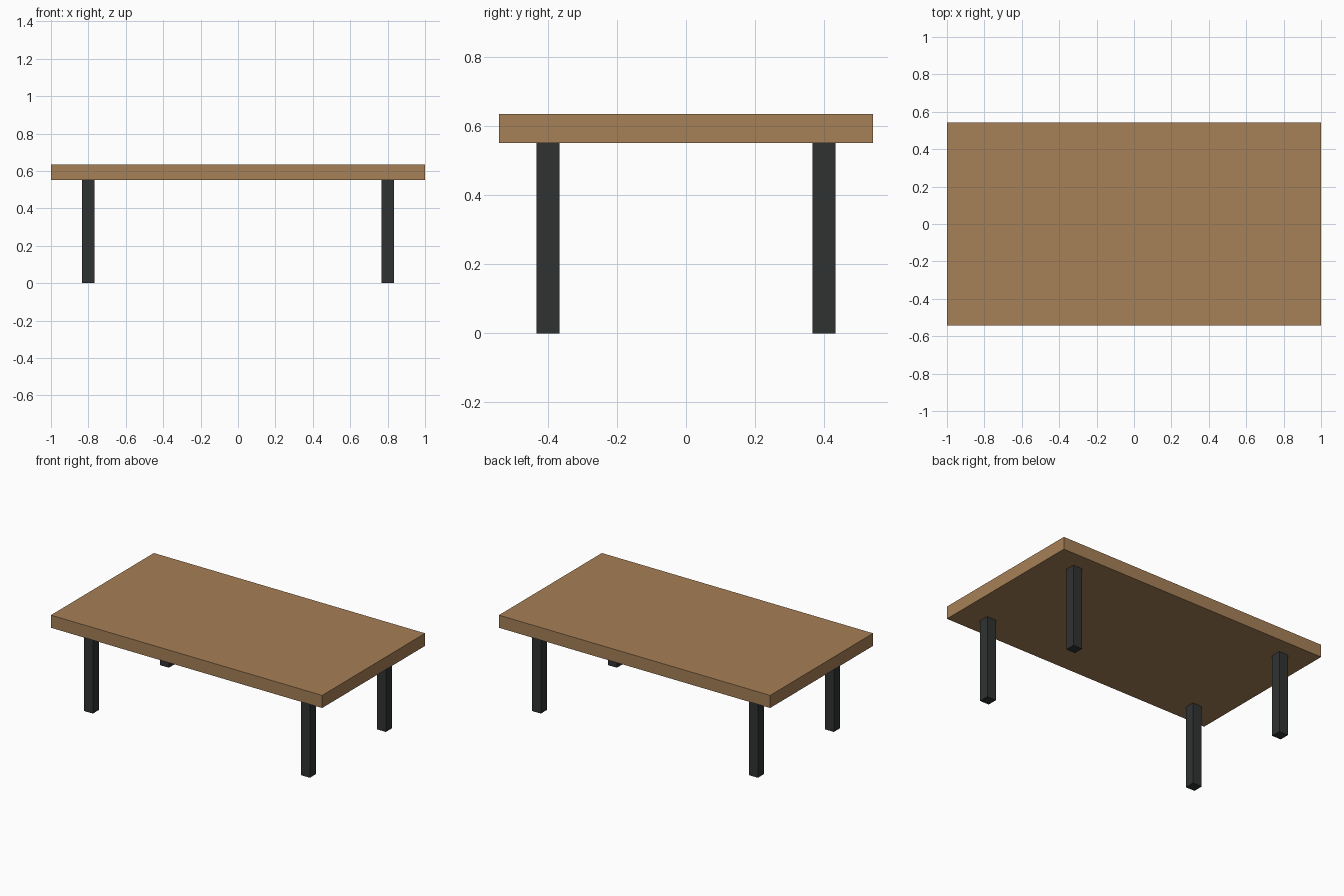
import bpy

if "Cube" in bpy.data.objects:
    bpy.data.objects.remove(bpy.data.objects["Cube"])


def material(name, color):
    mat = bpy.data.materials.new(name)
    mat.diffuse_color = (*color, 1.0)
    mat.use_nodes = True
    mat.node_tree.nodes["Principled BSDF"].inputs["Base Color"].default_value = mat.diffuse_color
    return mat


def box(name, center, size, mat):
    bpy.ops.mesh.primitive_cube_add(size=1, location=center)
    obj = bpy.context.object
    obj.name = name
    obj.scale = size
    bpy.ops.object.transform_apply(location=False, rotation=False, scale=True)
    obj.data.materials.append(mat)
    return obj


wood = material("wood", (0.38, 0.215, 0.095))
dark = material("dark_metal", (0.03, 0.032, 0.032))

LEG_H, TOP_H = 0.551, 0.084

# Tabletop slab
box("tabletop", (0, 0, LEG_H + TOP_H / 2), (2.0, 1.084, TOP_H), wood)

# Four square legs
for side, x in (("left", -0.8), ("right", 0.8)):
    for end, y in (("front", -0.4), ("back", 0.4)):
        box(f"{end}_{side}_leg", (x, y, LEG_H / 2), (0.067, 0.067, LEG_H), dark)
